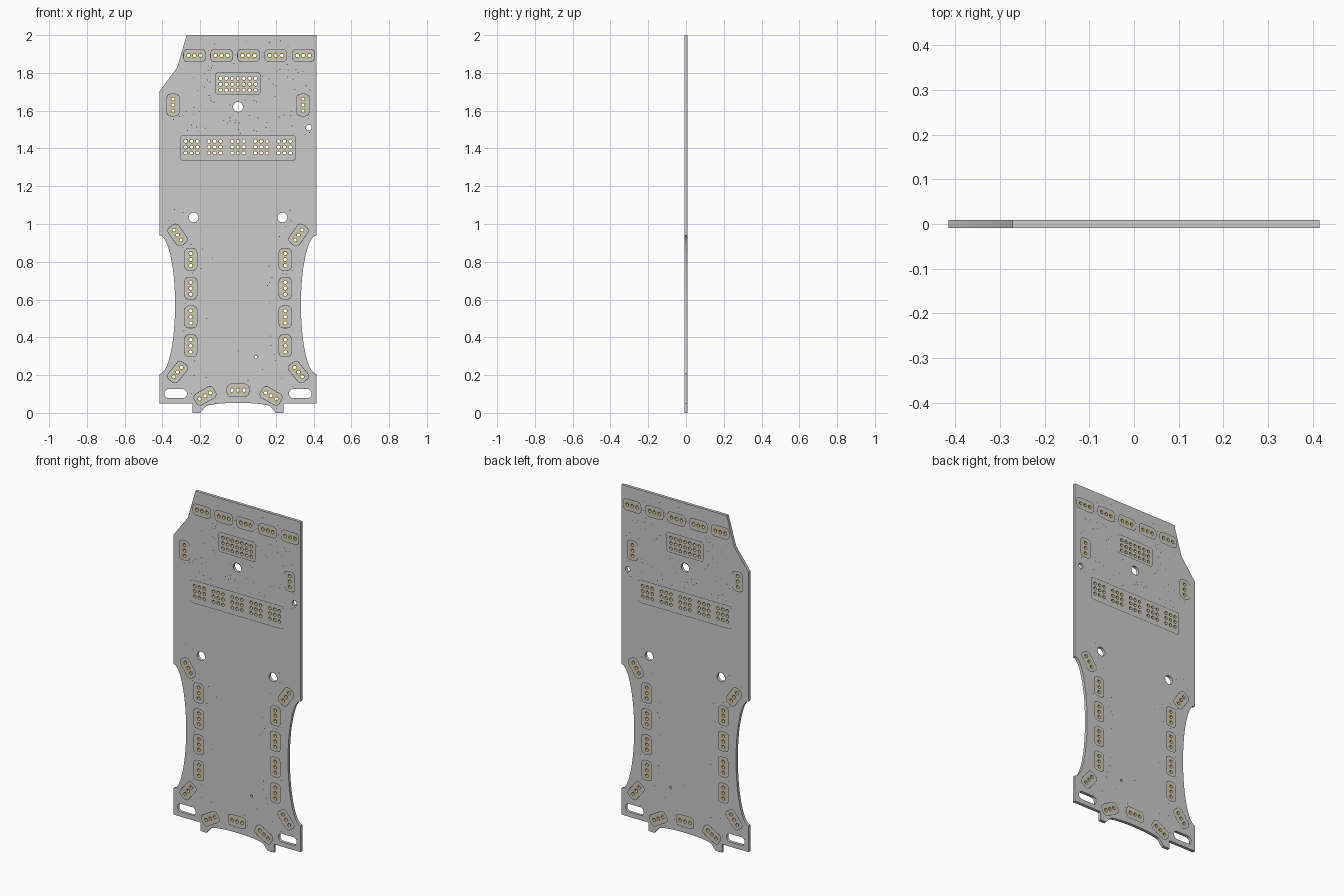
import bpy, bmesh, random
from math import sin, cos, pi, radians

if "Cube" in bpy.data.objects:
    bpy.data.objects.remove(bpy.data.objects["Cube"])

HALF = 0.0088          # half the board thickness
HOLE = 0.009           # pin hole radius


def material(name, rgb):
    m = bpy.data.materials.new(name)
    m.diffuse_color = (*rgb, 1)
    m.use_nodes = True
    m.node_tree.nodes["Principled BSDF"].inputs["Base Color"].default_value = m.diffuse_color
    return m


GOLD = material("gold", (0.62, 0.52, 0.22))
DARK = material("dark", (0.06, 0.06, 0.06))


def circle(c, r, n=16):
    return [(c[0] + r * cos(2 * pi * i / n), c[1] + r * sin(2 * pi * i / n)) for i in range(n)]


def rounded(c, w, h, r, angle=0, n=5):
    """Rounded rectangle loop, turned by angle degrees about its centre."""
    pts, a = [], radians(angle)
    for k, (sx, sy) in enumerate([(1, 1), (-1, 1), (-1, -1), (1, -1)]):
        for i in range(n + 1):
            t = pi / 2 * (k + i / n)
            x, y = sx * (w / 2 - r) + r * cos(t), sy * (h / 2 - r) + r * sin(t)
            pts.append((c[0] + x * cos(a) - y * sin(a), c[1] + x * sin(a) + y * cos(a)))
    return pts


def plate(name, loops, half, mat, walls=True):
    """Fill nested loops, thicken, stand upright; without walls only the two faces stay."""
    cu = bpy.data.curves.new(name, 'CURVE')
    cu.dimensions, cu.fill_mode, cu.extrude = '2D', 'BOTH', half
    for loop in loops:
        s = cu.splines.new('POLY')
        s.points.add(len(loop) - 1)
        for p, (x, y) in zip(s.points, loop):
            p.co = (x, y, 0, 1)
        s.use_cyclic_u = True
    tmp = bpy.data.objects.new(name + "_profile", cu)
    bpy.context.collection.objects.link(tmp)
    dg = bpy.context.evaluated_depsgraph_get()
    me = bpy.data.meshes.new_from_object(tmp.evaluated_get(dg))
    bpy.data.objects.remove(tmp)
    bm = bmesh.new()
    bm.from_mesh(me)
    bmesh.ops.remove_doubles(bm, verts=bm.verts, dist=1e-5)
    bmesh.ops.recalc_face_normals(bm, faces=bm.faces)
    sides = [f for f in bm.faces if abs(f.normal.z) < 0.5]
    for f in bm.faces:
        f.material_index = 0
    if walls:
        for f in sides:
            f.material_index = 1
    else:
        bmesh.ops.delete(bm, geom=sides, context='FACES')
    for v in bm.verts:
        v.co = (v.co.x, -v.co.z, v.co.y)
    bm.to_mesh(me)
    bm.free()
    me.materials.clear()
    me.materials.append(mat)
    if walls:
        me.materials.append(DARK)
    ob = bpy.data.objects.new(name, me)
    bpy.context.collection.objects.link(ob)
    return ob


# Three-pin connectors: x, z, angle
conns = [(x, 1.892, 0) for x in (-0.23, -0.087, 0.056, 0.2, 0.346)]
conns += [(0, 0.12, 0)]
for s in (-1, 1):
    conns += [(s * 0.344, 1.63, 90), (s * 0.32, 0.942, s * 55),
              (s * 0.32, 0.216, -s * 51), (s * 0.175, 0.09, -s * 30)]
    conns += [(s * 0.25, z, 90) for z in (0.812, 0.66, 0.508, 0.355)]

# Pin positions and pads
pin_holes, pads, marks = [], [], []
for x, z, a in conns:
    for k in (-1, 0, 1):
        p = (x + 0.032 * k * cos(radians(a)), z + 0.032 * k * sin(radians(a)))
        pin_holes.append(circle(p, HOLE))
        pads += [rounded(p, 0.027, 0.04, 0.013, a), circle(p, HOLE)]
    marks += [rounded((x, z), 0.12, 0.07, 0.024, a), rounded((x, z), 0.114, 0.064, 0.021, a)]

# Header grids: one 7x3 block and five 3x3 blocks
grid = [(0.031 * i, 1.74 + 0.031 * j) for i in range(-3, 4) for j in (-1, 0, 1)]
grid += [(0.123 * g + 0.031 * i, 1.407 + 0.031 * j)
         for g in range(-2, 3) for i in (-1, 0, 1) for j in (-1, 0, 1)]
for p in grid:
    pin_holes.append(circle(p, HOLE))
    pads += [circle(p, 0.0138), circle(p, HOLE)]
for c, w, h in (((0, 1.743), 0.24, 0.118), ((0, 1.403), 0.61, 0.136)):
    marks += [rounded(c, w, h, 0.014), rounded(c, w - 0.005, h - 0.005, 0.012)]

# Board outline: waisted sides, feet with a shallow arch, cut upper left corner
waist = [(0.416 - 0.083 * sin(pi * i / 28), 0.573 + 0.367 * cos(pi * i / 28)) for i in range(29)]
foot = [(0.416, 0.05), (0.24, 0.05), (0.24, 0), (0.20, 0), (0.19, 0.012)]
arch = [(0.175 * sin(pi / 2 * (1 - i / 8)), 0.03 + 0.023 * cos(pi / 2 * (1 - i / 8))) for i in range(9)]
right = waist + foot + arch
left = [(-x, z) for x, z in reversed(right[:-1])]
outline = [(0.416, 2)] + right + left + [(-0.416, 1.703), (-0.322, 1.828), (-0.272, 2)]

# Mounting holes and slots
mounts = [((0, 1.62), 0.026), ((0.375, 1.51), 0.015), ((-0.235, 1.035), 0.026),
          ((0.235, 1.035), 0.026), ((0.095, 0.295), 0.007)]
openings = [circle(c, r, 32) for c, r in mounts]
openings += [rounded((s * 0.33, 0.102), 0.12, 0.048, 0.0239, n=8) for s in (-1, 1)]

board = plate("circuit_board", [outline] + openings + pin_holes, HALF, None)
plate("pin_pads", pads, HALF + 0.0004, GOLD, walls=False)
plate("connector_outlines", marks, HALF + 0.0005, DARK, walls=False)

# Small vias scattered around the connectors and the upper area
random.seed(4)
vias = []


def clear(x, z):
    far = lambda px, pz, d: (x - px) ** 2 + (z - pz) ** 2 > d * d
    return (0.07 < z < 1.97 and abs(x) < (0.39 if z > 1.0 else 0.3)
            and not (x < -0.25 and z > 1.7)
            and not (abs(x) < 0.13 and 1.67 < z < 1.82)
            and not (abs(x) < 0.32 and 1.32 < z < 1.48)
            and all(far(a, b, 0.068) for a, b, _ in conns)
            and all(far(*c, r + 0.008) for c, r in mounts)
            and all(far(a, b, 0.012) for a, b in vias))


for x, z, _ in conns:
    for _ in range(10):
        p = (random.gauss(x, 0.06), random.gauss(z, 0.06))
        if clear(*p):
            vias.append(p)
for _ in range(130):
    p = (random.uniform(-0.37, 0.38), random.uniform(1.48, 1.96))
    if clear(*p):
        vias.append(p)
plate("vias", [circle(p, 0.0028, 8) for p in vias], HALF + 0.0004, DARK, walls=False)

# Smooth the curved walls, keep the edges sharp
bpy.context.view_layer.objects.active = board
board.select_set(True)
bpy.ops.object.shade_smooth_by_angle(angle=radians(30))
